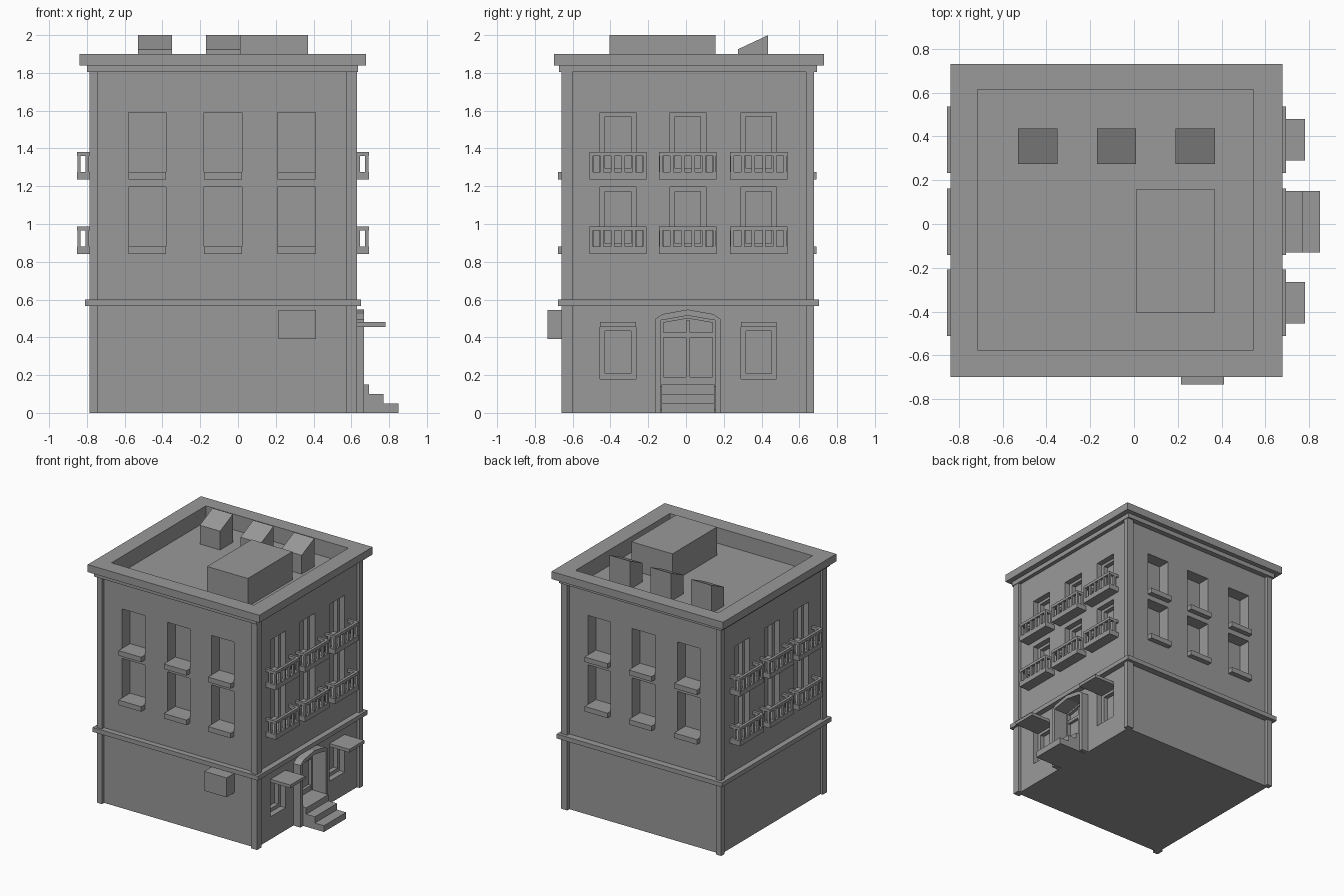
import bpy
import bmesh

if "Cube" in bpy.data.objects:
    bpy.data.objects.remove(bpy.data.objects["Cube"], do_unlink=True)

grey = bpy.data.materials.new("stone_grey")
grey.use_nodes = True
COLOUR = (0.32, 0.32, 0.32, 1)
grey.diffuse_color = COLOUR
grey.node_tree.nodes["Principled BSDF"].inputs["Base Color"].default_value = COLOUR

# Wall planes, roof level and repeated window positions
LEFT, RIGHT, FRONT, BACK = -0.765, 0.605, -0.633, 0.65
ROOF = 1.775
FLOORS = (0.84, 1.235)
FRONT_X = (-0.48, -0.08, 0.31)
SIDE_Y = (-0.36, 0.01, 0.385)


def place(axis, d, u, v):
    return {"x": (d, u, v), "y": (u, d, v), "z": (u, v, d)}[axis]


def add_prism(bm, axis, points, a, b):
    """Extrude a 2D outline along an axis."""
    low = [bm.verts.new(place(axis, a, *p)) for p in points]
    high = [bm.verts.new(place(axis, b, *p)) for p in points]
    bm.faces.new(low)
    bm.faces.new(high)
    n = len(points)
    for i in range(n):
        j = (i + 1) % n
        bm.faces.new((low[i], low[j], high[j], high[i]))


def rect(u0, u1, v0, v1):
    return [(u0, v0), (u1, v0), (u1, v1), (u0, v1)]


def add_box(bm, x0, x1, y0, y1, z0, z1):
    add_prism(bm, "z", rect(x0, x1, y0, y1), z0, z1)


def add_frame(bm, axis, outer, inner, a, b):
    """Rectangular ring extruded along an axis."""
    loops = [[bm.verts.new(place(axis, d, *p)) for p in rect(*r)]
             for r, d in ((outer, a), (outer, b), (inner, b), (inner, a))]
    for k in range(4):
        p, q = loops[k], loops[(k + 1) % 4]
        for i in range(4):
            j = (i + 1) % 4
            bm.faces.new((p[i], p[j], q[j], q[i]))


def finish(name, bm):
    bmesh.ops.recalc_face_normals(bm, faces=bm.faces)
    mesh = bpy.data.meshes.new(name)
    bm.to_mesh(mesh)
    bm.free()
    mesh.materials.append(grey)
    obj = bpy.data.objects.new(name, mesh)
    bpy.context.collection.objects.link(obj)
    return obj


def box(name, *size):
    bm = bmesh.new()
    add_box(bm, *size)
    return finish(name, bm)


def prism(name, axis, points, a, b):
    bm = bmesh.new()
    add_prism(bm, axis, points, a, b)
    return finish(name, bm)


def frame(name, axis, outer, inner, a, b):
    bm = bmesh.new()
    add_frame(bm, axis, outer, inner, a, b)
    return finish(name, bm)


# Main walls with every opening cut out
walls = box("walls", LEFT, RIGHT, FRONT, BACK, 0, 1.85)
cut = bmesh.new()
add_box(cut, -0.715, 0.545, -0.575, 0.615, ROOF, 2)
for z in FLOORS:
    for x in FRONT_X:
        for wall, s in ((FRONT, -1), (BACK, 1)):
            add_box(cut, x - 0.1, x + 0.1, wall - s * 0.1, wall + s * 0.1, z + 0.02, z + 0.355)
    for y in SIDE_Y:
        for wall, s in ((LEFT, -1), (RIGHT, 1)):
            add_box(cut, wall - s * 0.08, wall + s * 0.1, y - 0.095, y + 0.095, z + 0.02, z + 0.355)
for y in (SIDE_Y[0], SIDE_Y[2]):
    add_box(cut, RIGHT - 0.08, RIGHT + 0.1, y - 0.095, y + 0.095, 0.18, 0.47)
DOOR = [(-0.135, 0.02), (-0.135, 0.49), (0.01, 0.515), (0.155, 0.49), (0.155, 0.02)]
add_prism(cut, "x", DOOR, RIGHT - 0.08, RIGHT + 0.1)
cutter = finish("opening_cutter", cut)
cutter.hide_render = True
mod = walls.modifiers.new("openings", "BOOLEAN")
mod.operation = "DIFFERENCE"
mod.solver = "EXACT"
mod.object = cutter
bpy.context.view_layer.objects.active = walls
bpy.ops.object.modifier_apply(modifier=mod.name)
bpy.data.objects.remove(cutter, do_unlink=True)

# Corner pilasters
for x0, x1 in ((-0.785, -0.74), (0.575, 0.63)):
    for y0, y1 in ((-0.66, -0.602), (0.635, 0.677)):
        box("corner_pilaster", x0, x1, y0, y1, 0, 1.805)

# Horizontal bands and parapet
inside = (-0.715, 0.545, -0.575, 0.615)
frame("storey_band", "z", (-0.81, 0.65, -0.677, 0.703), (-0.75, 0.59, -0.62, 0.64), 0.565, 0.6)
frame("lower_cornice", "z", (-0.8, 0.635, -0.672, 0.693), (-0.75, 0.59, -0.62, 0.64), 1.805, 1.84)
frame("upper_cornice", "z", (-0.838, 0.677, -0.698, 0.73), inside, 1.84, 1.9)

# Roof structures
box("roof_house", 0.01, 0.37, -0.405, 0.157, ROOF - 0.01, 2)
SLOPE = [(0.275, ROOF - 0.01), (0.435, ROOF - 0.01), (0.435, 2), (0.275, 1.925)]
for x in (-0.53, -0.17, 0.19):
    prism("roof_skylight", "x", SLOPE, x, x + 0.18)

# Window sills on the front and back
for z in FLOORS:
    for x in FRONT_X:
        box("front_sill", x - 0.1, x + 0.1, -0.678, FRONT + 0.1, z, z + 0.04)
        box("back_sill", x - 0.1, x + 0.1, BACK - 0.1, 0.692, z, z + 0.04)


def balcony(wall, s, y, z):
    """Slab, handrail and balusters standing out from a side wall."""
    tip = wall + s * 0.088
    y0, y1 = y - 0.152, y + 0.152
    bm = bmesh.new()
    add_box(bm, wall - s * 0.08, wall, y - 0.095, y + 0.095, z, z + 0.04)
    add_box(bm, wall - s * 0.01, tip, y0, y1, z, z + 0.04)
    # handrail on three sides
    add_box(bm, tip - s * 0.022, tip, y0, y1, z + 0.125, z + 0.147)
    for edge, inner in ((y0, y0 + 0.022), (y1, y1 - 0.022)):
        add_box(bm, wall - s * 0.01, tip - s * 0.022, edge, inner, z + 0.125, z + 0.147)
        add_box(bm, wall + s * 0.024, wall + s * 0.042, edge, inner, z + 0.04, z + 0.125)
    # balusters along the outer edge
    for i in range(6):
        b = y0 + 0.002 + i * 0.0564
        add_box(bm, tip - s * 0.02, tip - s * 0.002, b, b + 0.018, z + 0.04, z + 0.125)
    finish("balcony", bm)


def window_frame(wall, s, y, z0, z1):
    frame("window_frame", "x", (y - 0.095, y + 0.095, z0, z1),
          (y - 0.068, y + 0.068, z0 + 0.028, z1 - 0.022), wall - s * 0.08, wall - s * 0.045)


for wall, s in ((LEFT, -1), (RIGHT, 1)):
    for z in FLOORS:
        for y in SIDE_Y:
            balcony(wall, s, y, z)
            window_frame(wall, s, y, z + 0.03, z + 0.355)

# Ground floor windows with flat awnings
for y in (SIDE_Y[0], SIDE_Y[2]):
    window_frame(RIGHT, 1, y, 0.18, 0.455)
    box("window_awning", RIGHT - 0.08, 0.78, y - 0.095, y + 0.095, 0.455, 0.48)

# Door surround with a shallow arched head
ARCH = [(-0.165, 0), (-0.165, 0.495), (-0.125, 0.523), (0.01, 0.547), (0.145, 0.523),
        (0.185, 0.495), (0.185, 0)]
prism("door_surround", "x", ARCH + [(0.155, 0)] + DOOR[3:0:-1] + [(-0.135, 0)], 0.56, 0.667)

# Double door made of stiles and rails over recessed panels
bm = bmesh.new()
for y0, y1 in ((-0.135, -0.12), (0, 0.02), (0.14, 0.155)):
    add_box(bm, 0.52, 0.55, y0, y1, 0.14, 0.49)
for z0, z1 in ((0.14, 0.19), (0.4, 0.425)):
    add_box(bm, 0.52, 0.548, -0.135, 0.155, z0, z1)
add_prism(bm, "x", [(-0.135, 0.475), (0.01, 0.5), (0.155, 0.475)] + DOOR[3:0:-1], 0.52, 0.549)
finish("double_door", bm)

# Entrance steps
STEPS = [(0.52, 0), (0.85, 0), (0.85, 0.05), (0.77, 0.05), (0.77, 0.1), (0.693, 0.1),
         (0.693, 0.15), (0.52, 0.15)]
prism("entrance_steps", "y", STEPS, -0.13, 0.15)

# Wall-mounted cooling unit
box("cooling_unit", 0.215, 0.412, -0.733, FRONT + 0.01, 0.39, 0.545)
